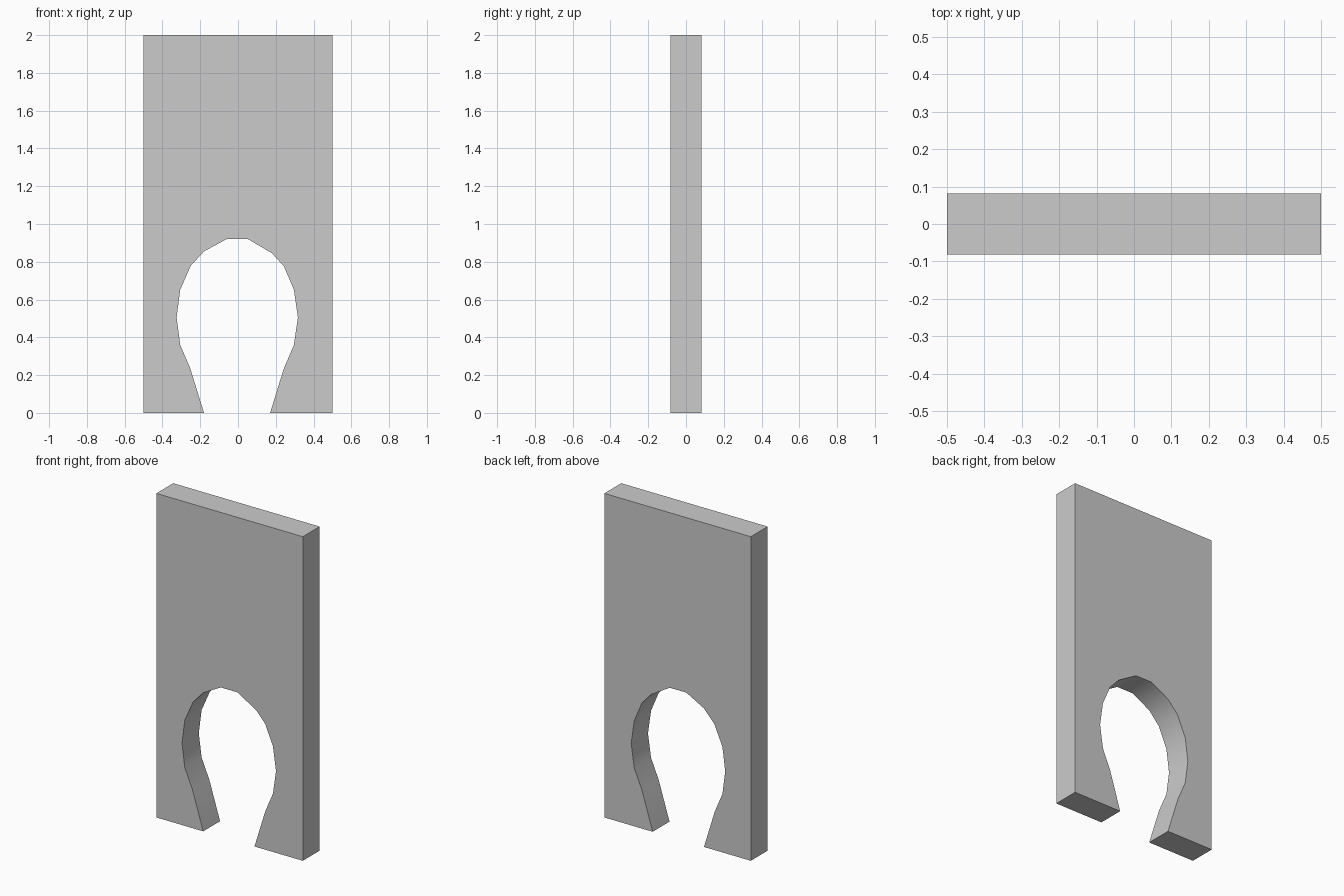
import bpy, bmesh, math

if "Cube" in bpy.data.objects:
    bpy.data.objects.remove(bpy.data.objects["Cube"])

HALF_W, HEIGHT, HALF_T = 0.5, 2.0, 0.082

# Keyhole-shaped opening, from the left foot over the top to the right foot
opening = [(-0.18, 0), (-0.253, 0.236), (-0.306, 0.36), (-0.325, 0.505),
           (-0.306, 0.652), (-0.25, 0.779), (-0.18, 0.855), (-0.06, 0.92),
           (0.053, 0.92), (0.18, 0.845), (0.243, 0.776), (0.296, 0.652),
           (0.317, 0.505), (0.296, 0.36), (0.243, 0.236), (0.17, 0)]
outline = opening + [(HALF_W, 0), (HALF_W, HEIGHT), (-HALF_W, HEIGHT), (-HALF_W, 0)]

# Wall panel: outline face extruded through its thickness
bm = bmesh.new()
front = bm.faces.new([bm.verts.new((x, -HALF_T, z)) for x, z in outline])
ext = bmesh.ops.extrude_face_region(bm, geom=[front], use_keep_orig=True)
back = [v for v in ext["geom"] if isinstance(v, bmesh.types.BMVert)]
bmesh.ops.translate(bm, vec=(0, 2 * HALF_T, 0), verts=back)
bmesh.ops.recalc_face_normals(bm, faces=bm.faces)

mesh = bpy.data.meshes.new("arched_wall_panel")
bm.to_mesh(mesh)
bm.free()
panel = bpy.data.objects.new("arched_wall_panel", mesh)
bpy.context.collection.objects.link(panel)

# Smooth the inside of the opening, keep the panel edges sharp
bpy.context.view_layer.objects.active = panel
panel.select_set(True)
bpy.ops.object.shade_smooth_by_angle(angle=math.radians(30))
